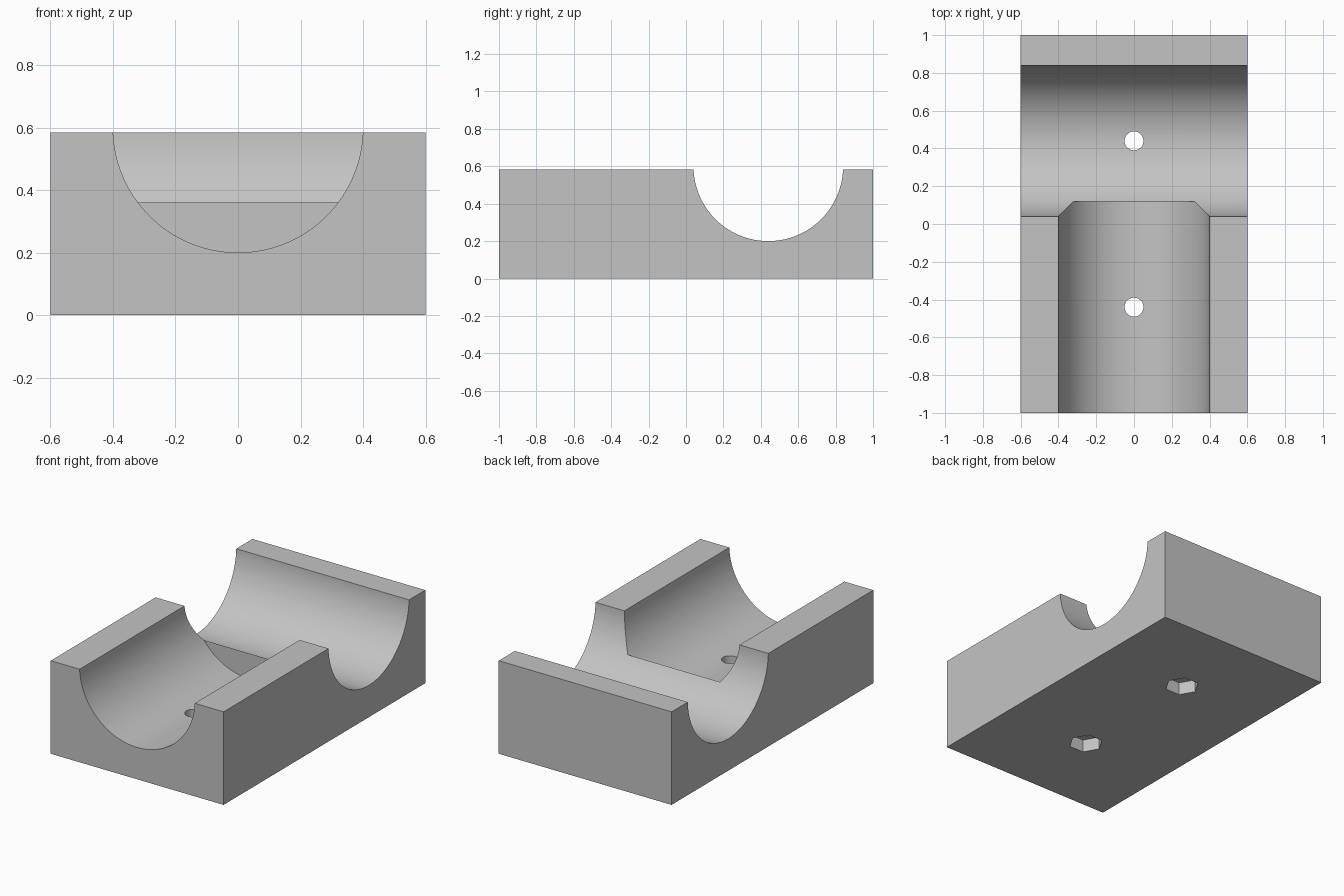
import bpy
from math import radians

default = bpy.data.objects.get("Cube")
if default:
    bpy.data.objects.remove(default, do_unlink=True)

HEIGHT = 0.584
AXIS_Z = 0.6      # height of both trough axes
RADIUS = 0.4
HOLE_Y = 0.44

grey = bpy.data.materials.new("light grey")
grey.use_nodes = True
colour = (0.55, 0.55, 0.55, 1)
grey.diffuse_color = colour
grey.node_tree.nodes["Principled BSDF"].inputs["Base Color"].default_value = colour


def cutter(name, sides, radius, depth, location, rotation=(0, 0, 0)):
    bpy.ops.mesh.primitive_cylinder_add(
        vertices=sides, radius=radius, depth=depth, location=location,
        rotation=[radians(a) for a in rotation])
    obj = bpy.context.object
    obj.name = name
    obj.hide_render = True
    return obj


# Solid block
bpy.ops.mesh.primitive_cube_add(size=1, location=(0, 0, HEIGHT / 2))
block = bpy.context.object
block.name = "cradle_block"
block.scale = (1.2, 2, HEIGHT)
bpy.ops.object.transform_apply(location=True, rotation=True, scale=True)
block.data.materials.append(grey)

# Crosswise trough, and lengthwise trough that stops in a flat end wall
front, end = -1.2, 0.12
cutters = [
    cutter("cross_trough", 128, RADIUS, 1.6, (0, HOLE_Y, AXIS_Z), (0, 90, 0)),
    cutter("long_trough", 128, RADIUS, end - front,
           (0, (front + end) / 2, AXIS_Z), (90, 0, 0)),
]

# Screw holes with hexagonal nut pockets underneath
for side, y in (("back", HOLE_Y), ("front", -HOLE_Y)):
    cutters.append(cutter(side + "_screw_hole", 48, 0.05, 1, (0, y, 0.3)))
    cutters.append(cutter(side + "_nut_pocket", 6, 0.1, 0.16, (0, y, 0), (0, 0, 30)))

for tool in cutters:
    mod = block.modifiers.new(tool.name, "BOOLEAN")
    mod.operation = "DIFFERENCE"
    mod.solver = "EXACT"
    mod.object = tool

# Bake the cuts and discard the cutters
bpy.context.view_layer.update()
graph = bpy.context.evaluated_depsgraph_get()
cut_mesh = bpy.data.meshes.new_from_object(block.evaluated_get(graph))
block.modifiers.clear()
block.data = cut_mesh
cut_mesh.materials.clear()
cut_mesh.materials.append(grey)
for face in cut_mesh.polygons:
    face.material_index = 0
for tool in cutters:
    bpy.data.objects.remove(tool, do_unlink=True)

# Smooth troughs, crisp edges
bpy.ops.object.select_all(action="DESELECT")
block.select_set(True)
bpy.context.view_layer.objects.active = block
bpy.ops.object.shade_smooth_by_angle(angle=radians(25))
